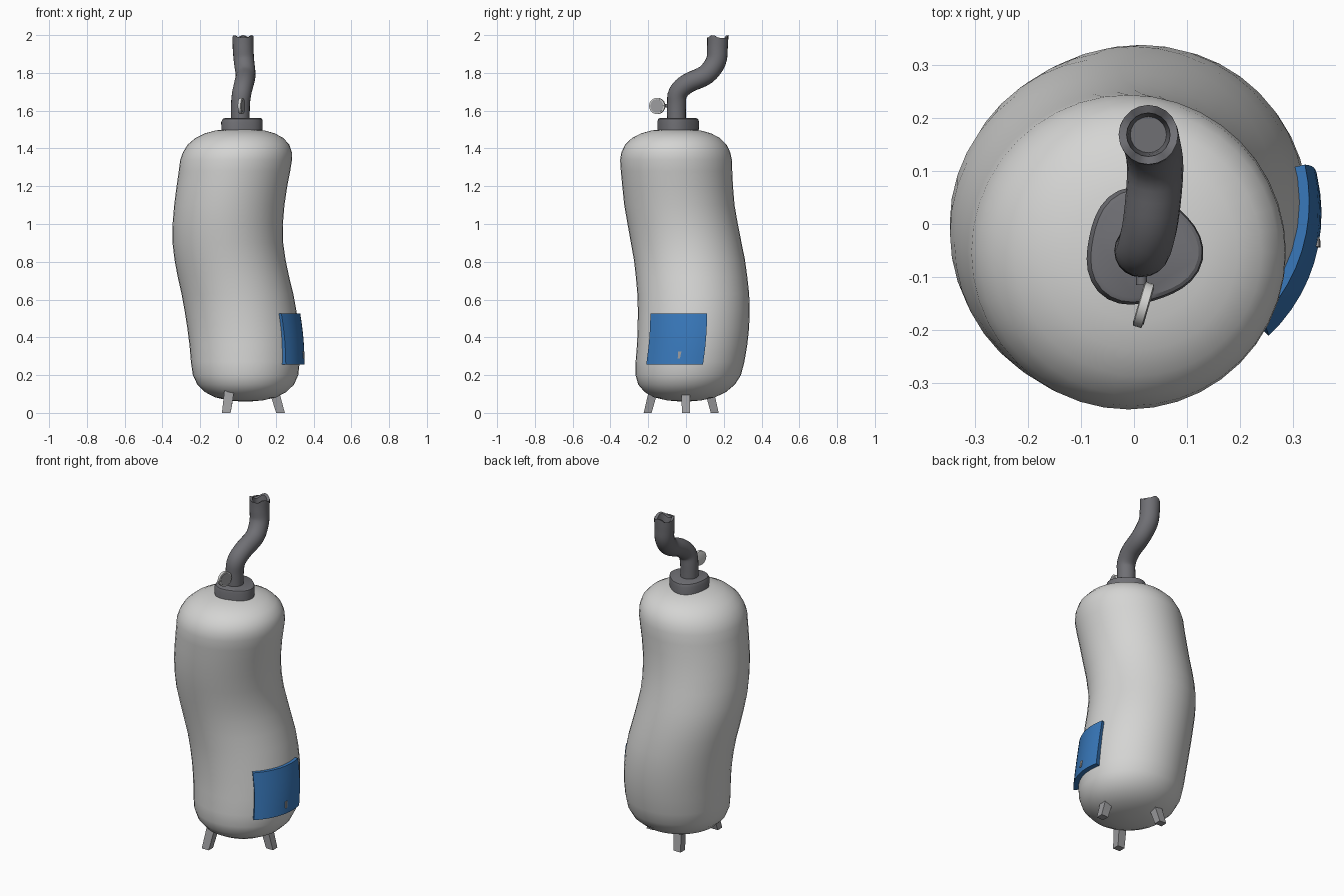
import bpy, bmesh, math
from mathutils import Vector

if "Cube" in bpy.data.objects:
    bpy.data.objects.remove(bpy.data.objects["Cube"])


def material(name, rgb):
    m = bpy.data.materials.new(name)
    m.diffuse_color = (*rgb, 1)
    m.use_nodes = True
    m.node_tree.nodes["Principled BSDF"].inputs["Base Color"].default_value = m.diffuse_color
    return m


ENAMEL = material("light grey enamel", (0.66, 0.66, 0.65))
DARK = material("dark grey metal", (0.16, 0.16, 0.175))
STEEL = material("mid grey steel", (0.33, 0.33, 0.34))
BLUE = material("blue panel", (0.04, 0.19, 0.50))


def spline(pts, t):
    """Catmull-Rom through points, t in 0..len-1."""
    i = min(int(t), len(pts) - 2)
    f = t - i
    p = [Vector(pts[max(0, min(len(pts) - 1, i + k))]) for k in (-1, 0, 1, 2)]
    return 0.5 * (2 * p[1] + (p[2] - p[0]) * f
                  + (2 * p[0] - 5 * p[1] + 4 * p[2] - p[3]) * f * f
                  + (3 * p[1] - p[0] - 3 * p[2] + p[3]) * f ** 3)


def at_height(table, z):
    """Interpolate a table of (z, ...) rows smoothly by height."""
    for i in range(len(table) - 1):
        a, b = table[i][0], table[i + 1][0]
        if z <= b:
            return spline(table, i + max(0, z - a) / (b - a))
    return Vector(table[-1])


def finish(name, bm, mats, angle=40):
    bmesh.ops.recalc_face_normals(bm, faces=bm.faces)
    me = bpy.data.meshes.new(name)
    bm.to_mesh(me)
    bm.free()
    ob = bpy.data.objects.new(name, me)
    bpy.context.collection.objects.link(ob)
    for m in mats:
        me.materials.append(m)
    bpy.ops.object.select_all(action='DESELECT')
    ob.select_set(True)
    bpy.context.view_layer.objects.active = ob
    bpy.ops.object.shade_smooth_by_angle(angle=math.radians(angle))
    return ob


def loft(name, rings, mat, angle=40):
    """Skin a list of rings and cap both ends."""
    bm = bmesh.new()
    vs = [[bm.verts.new(p) for p in r] for r in rings]
    n = len(rings[0])
    for a, b in zip(vs, vs[1:]):
        for i in range(n):
            j = (i + 1) % n
            bm.faces.new((a[i], a[j], b[j], b[i]))
    bm.faces.new(vs[0])
    bm.faces.new(vs[-1])
    return finish(name, bm, [mat], angle)


def circle(c, r, n, u=Vector((1, 0, 0)), v=Vector((0, 1, 0))):
    return [Vector(c) + r * (math.cos(a) * u + math.sin(a) * v)
            for a in (2 * math.pi * i / n for i in range(n))]


# wobbling centre line of the tank: z, x, y
CENTRE = [(0.06, 0.04, -0.01), (0.2, 0.04, 0.012), (0.4, 0.032, 0.036), (0.6, 0.003, 0.04),
          (0.8, -0.04, 0.02), (0.93, -0.055, -0.005), (1.1, -0.046, -0.035),
          (1.34, -0.01, -0.053), (1.51, 0.012, -0.052)]
# tank profile: z, radius
PROFILE = [(0.06, 0.02), (0.066, 0.09), (0.082, 0.16), (0.11, 0.215), (0.15, 0.256), (0.20, 0.279),
           (0.27, 0.288), (0.36, 0.292), (0.45, 0.295), (0.54, 0.296), (0.63, 0.296), (0.72, 0.295),
           (0.81, 0.294), (0.9, 0.293), (1.0, 0.292), (1.1, 0.292), (1.2, 0.293), (1.28, 0.295),
           (1.34, 0.296), (1.38, 0.288), (1.42, 0.269), (1.455, 0.233), (1.48, 0.185),
           (1.495, 0.13), (1.505, 0.05)]


def centre(z):
    _, x, y = at_height(CENTRE, z)
    return x, y


# tank
loft("tank", [circle((*centre(z), z), r, 40) for z, r in PROFILE], ENAMEL, 60)


# collar, slightly egg shaped
def egg(z, r, dx=0.0):
    return [Vector((0.015 + dx + p.x, -0.045 + p.y, z)) for p in
            (q * (1 + 0.07 * math.cos(3 * math.atan2(q.y, q.x) + 0.6)) for q in circle((0, 0, 0), r, 32))]


loft("collar", [egg(1.45, 0.106), egg(1.54, 0.109), egg(1.556, 0.104, 0.003), egg(1.56, 0.096, 0.005)],
     DARK, 30)

# bent pipe with an open, uneven mouth
PATH = [(0.013, -0.05, 1.53), (0.013, -0.05, 1.63), (0.02, -0.042, 1.695), (0.032, 0.01, 1.745),
        (0.04, 0.105, 1.79), (0.032, 0.158, 1.86), (0.027, 0.166, 1.93), (0.027, 0.168, 1.985)]
rings = []
STEPS = 28
for k in range(STEPS + 1):
    t = k / STEPS * (len(PATH) - 1)
    d = spline(PATH, min(t + 0.05, len(PATH) - 1)) - spline(PATH, max(t - 0.05, 0))
    v = d.cross(Vector((1, 0, 0))).normalized() * -1
    u = v.cross(d).normalized() * -1
    rings.append(circle(spline(PATH, t), 0.049 + 0.007 * k / STEPS, 20, u, -v))


def mouth(z, r, wob):
    return [p + Vector((0, 0, wob * math.cos(3 * math.atan2(p.y - 0.168, p.x - 0.027) + 1.6)))
            for p in circle((0.027, 0.168, z), r, 20)]


def aligned(ring, prev):
    """Rotate or flip a ring so it matches the previous ring."""
    n = len(ring)
    options = [[ring[(s + o * i) % n] for i in range(n)] for s in range(n) for o in (1, -1)]
    return min(options, key=lambda r: sum((a - b).length for a, b in zip(r, prev)))


for z, r, w in ((1.988, 0.056, 0.012), (1.984, 0.041, 0.012), (1.94, 0.037, 0.003), (1.90, 0.034, 0)):
    rings.append(aligned(mouth(z, r, w), rings[-1]))
loft("pipe", rings, DARK)

# gauge: thin disc turned sideways, with dark inset face
Y, Z = Vector((0.28, 0.96, 0)).normalized(), Vector((0, 0, 1))
AX = Y.cross(Z)
g = Vector((0.017, -0.152, 1.625))
loft("gauge", [circle(g + AX * o, r, 20, Y, Z) for o, r in
               ((-0.009, 0.036), (-0.007, 0.043), (0.009, 0.043), (0.010, 0.037))], ENAMEL)
loft("gauge_face", [circle(g + AX * o, 0.036, 20, Y, Z) for o in (0.008, 0.0115)], STEEL)
X = Vector((1, 0, 0))
loft("gauge_stem", [circle((0.014, y, 1.625), 0.010, 10, X, Z) for y in (-0.115, -0.08)], DARK)

# curved access panel following the tank wall
bm = bmesh.new()
NA, NZ = 10, 6
grid = {}
for i in range(NA + 1):
    for j in range(NZ + 1):
        z = 0.255 + 0.27 * j / NZ
        a = math.radians(-47 + 60 * i / NA)
        cx, cy = centre(z)
        for k, r in enumerate((0.275, 0.314)):
            grid[i, j, k] = bm.verts.new((cx + r * math.cos(a), cy + r * math.sin(a), z))
for i in range(NA):
    for j in range(NZ):
        for k in (0, 1):
            bm.faces.new([grid[i + a, j + b, k] for a, b in ((0, 0), (1, 0), (1, 1), (0, 1))])
for i in range(NA):
    for j in (0, NZ):
        bm.faces.new((grid[i, j, 0], grid[i + 1, j, 0], grid[i + 1, j, 1], grid[i, j, 1]))
for j in range(NZ):
    for i in (0, NA):
        bm.faces.new((grid[i, j, 0], grid[i, j + 1, 0], grid[i, j + 1, 1], grid[i, j, 1]))
finish("access_panel", bm, [BLUE])


def prism(name, bottom, top, wb, wt, mat):
    """Square-section tapered block between two points."""
    q = ((-1, -1), (1, -1), (1, 1), (-1, 1))
    loft(name, [[Vector(c) + Vector((w[0] * a, w[1] * b, 0)) for a, b in q]
                for c, w in ((bottom, wb), (top, wt))], mat)


# panel latch
prism("panel_latch", (0.344, -0.038, 0.288), (0.341, -0.033, 0.326), (0.007, 0.006), (0.007, 0.009), STEEL)

# three splayed legs
for k, (x, y) in enumerate(((-0.062, -0.203), (-0.062, 0.152), (0.225, 0.0))):
    d = (Vector((0.04, -0.01)) - Vector((x, y))).normalized()
    mid = (x + d.x * 0.02, y + d.y * 0.02, 0.06)
    top = (x + d.x * 0.035, y + d.y * 0.035, 0.12)
    prism(f"leg_{k + 1}", (x, y, 0), top, (0.023, 0.021), (0.026, 0.024), STEEL)
